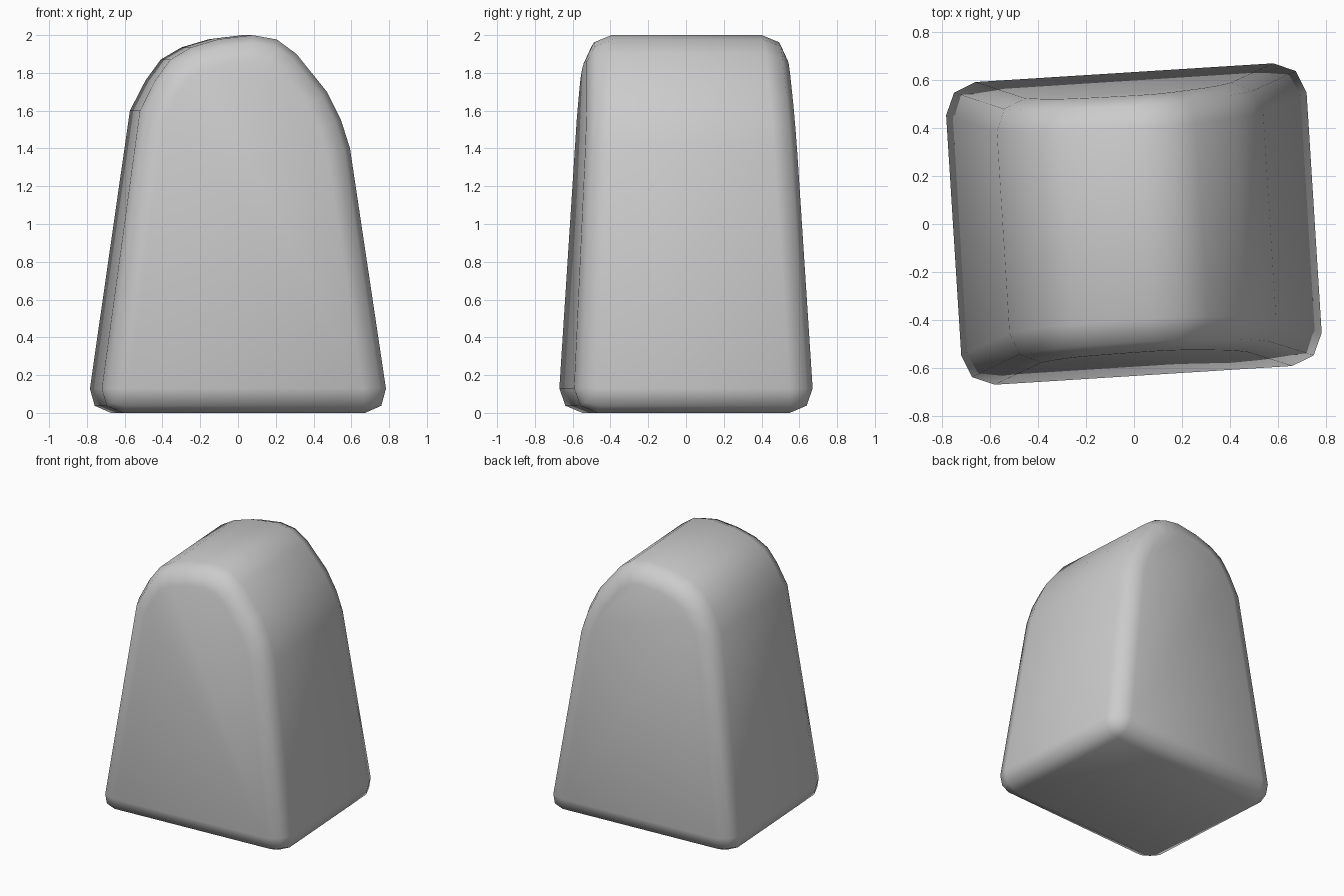
import bpy, math

if "Cube" in bpy.data.objects:
    bpy.data.objects.remove(bpy.data.objects["Cube"])

# Arched outline (x, z), slightly lopsided at the top
outline = [(-0.772, 0), (0.772, 0), (0.567, 1.4), (0.52, 1.55), (0.445, 1.70),
           (0.285, 1.9), (0.18, 1.977), (0.05, 2.0), (-0.13, 1.978),
           (-0.275, 1.935), (-0.385, 1.87), (-0.465, 1.76), (-0.547, 1.6)]
n = len(outline)


def half_depth(z):
    return 0.64 - 0.056 * z


# Tapered block: front outline, back outline, and the skin between them
verts = [(x, s * half_depth(z), z) for s in (-1, 1) for x, z in outline]
faces = [list(range(n)), list(range(2 * n - 1, n - 1, -1))]
faces += [[i, i + n, (i + 1) % n + n, (i + 1) % n] for i in range(n)]
mesh = bpy.data.meshes.new("tapered_block")
mesh.from_pydata(verts, [], faces)
block = bpy.data.objects.new("tapered_block", mesh)
bpy.context.collection.objects.link(block)
block.rotation_euler.z = math.radians(3.6)

# Rounded corners, leaving the arch facets as they are
bevel = block.modifiers.new("rounded_edges", 'BEVEL')
bevel.width = 0.13
bevel.segments = 2
bevel.limit_method = 'ANGLE'
bevel.angle_limit = math.radians(45)
bevel.use_clamp_overlap = False

# Soft shading all over
mesh.shade_smooth()
